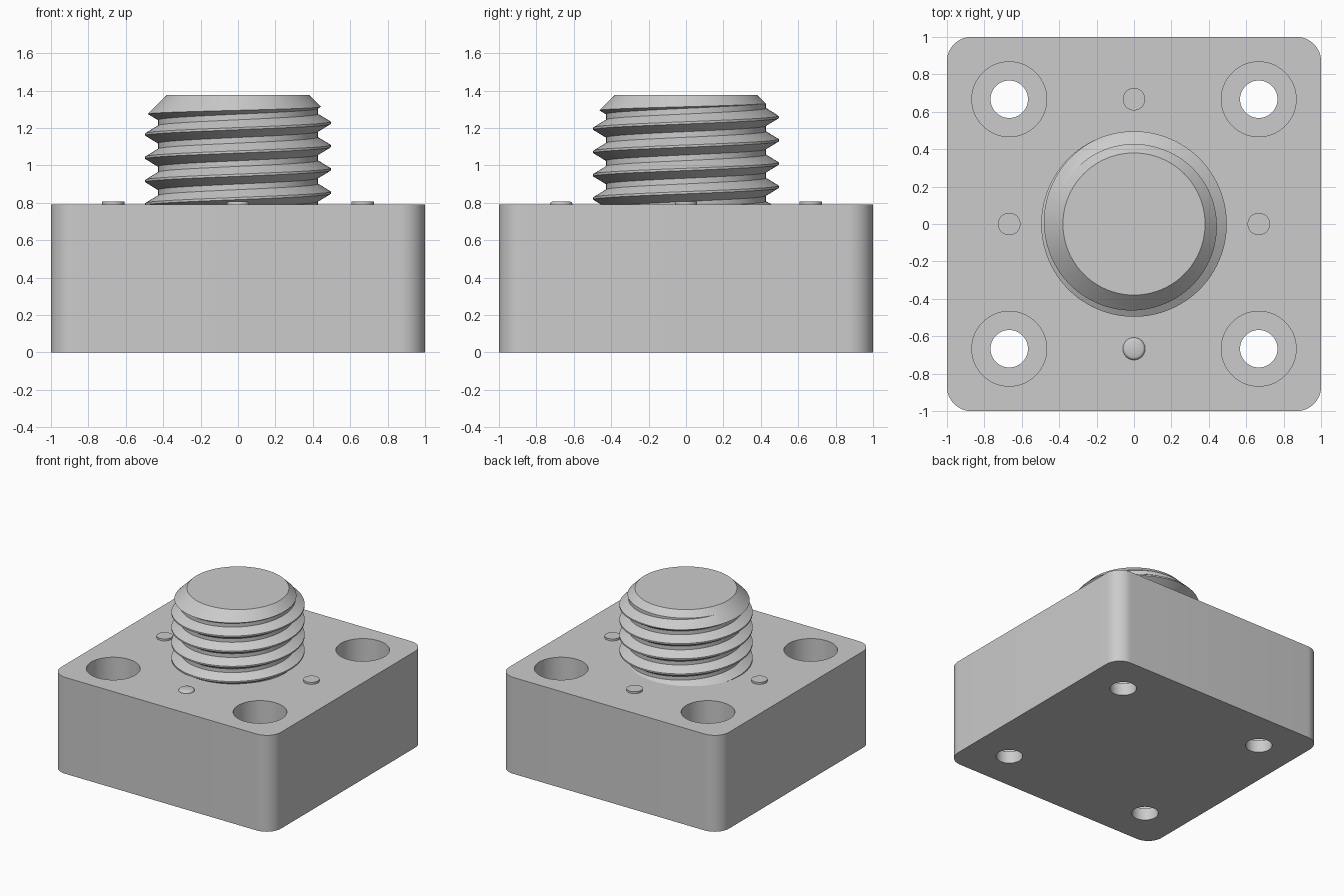
import bpy, bmesh, math
from mathutils import Matrix

if "Cube" in bpy.data.objects:
    bpy.data.objects.remove(bpy.data.objects["Cube"])

grey = bpy.data.materials.new("machined grey")
grey.diffuse_color = (0.6, 0.6, 0.6, 1)
grey.use_nodes = True
grey.node_tree.nodes["Principled BSDF"].inputs["Base Color"].default_value = grey.diffuse_color
TOP = 0.792       # top of the block
HOLE = 0.667      # hole and pin offset from centre


def make(name, bm):
    bmesh.ops.recalc_face_normals(bm, faces=bm.faces)
    me = bpy.data.meshes.new(name)
    bm.to_mesh(me)
    bm.free()
    me.materials.append(grey)
    ob = bpy.data.objects.new(name, me)
    bpy.context.collection.objects.link(ob)
    return ob


def lathe(name, profile, x=0, y=0, n=64):
    """Closed solid from (radius, z) pairs, bottom to top."""
    bm = bmesh.new()
    rings = [[bm.verts.new((x + r * math.cos(2 * math.pi * i / n),
                            y + r * math.sin(2 * math.pi * i / n), z))
              for i in range(n)] for r, z in profile]
    for a, b in zip(rings, rings[1:]):
        for i in range(n):
            j = (i + 1) % n
            bm.faces.new((a[i], a[j], b[j], b[i]))
    bm.faces.new(rings[0][::-1])
    bm.faces.new(rings[-1])
    return make(name, bm)


def boolean(ob, tool, operation):
    mod = ob.modifiers.new(operation.lower(), 'BOOLEAN')
    mod.object, mod.operation, mod.solver = tool, operation, 'EXACT'
    bpy.context.view_layer.objects.active = ob
    bpy.ops.object.modifier_apply(modifier=mod.name)
    bpy.data.objects.remove(tool)


def smooth(ob, degrees=30):
    bpy.ops.object.select_all(action='DESELECT')
    ob.select_set(True)
    bpy.context.view_layer.objects.active = ob
    bpy.ops.object.shade_smooth_by_angle(angle=math.radians(degrees))


# Block with rounded upright corners
bm = bmesh.new()
bmesh.ops.create_cube(bm, size=1, matrix=Matrix.Translation((0, 0, TOP / 2))
                      @ Matrix.Diagonal((2, 2, TOP, 1)))
upright = [e for e in bm.edges
           if abs(e.verts[0].co.z - e.verts[1].co.z) > 0.1]
bmesh.ops.bevel(bm, geom=upright, offset=0.13, segments=12,
                affect='EDGES', profile=0.5)
block = make("block", bm)

# Counterbored bolt holes
for sx in (-1, 1):
    for sy in (-1, 1):
        cutter = lathe("bolt_hole_cutter",
                       [(0.1, -0.1), (0.1, 0.1), (0.2, 0.1), (0.2, 1)],
                       sx * HOLE, sy * HOLE)
        cutter.hide_render = True
        boolean(block, cutter, 'DIFFERENCE')
smooth(block)

# Helical thread: each column climbs one pitch per turn and joins one turn up
PITCH, ROOT, CREST, N, TURNS = 0.1245, 0.428, 0.496, 96, 9
section = [(CREST, -0.006), (CREST, 0.006),
           (ROOT, PITCH / 2 - 0.015), (ROOT, PITCH / 2 + 0.015)]
rows = [(r, 1.228 + (k - 6) * PITCH + dz)
        for k in range(TURNS) for r, dz in section]
bm = bmesh.new()
cols = []
for i in range(N):
    a = 2 * math.pi * i / N
    cols.append([bm.verts.new((r * math.cos(a), r * math.sin(a),
                               z + PITCH * i / N)) for r, z in rows])
for i in range(N):
    j, shift = (i + 1) % N, 4 if i == N - 1 else 0
    for k in range(len(rows) - 1 - shift):
        bm.faces.new((cols[i][k], cols[j][k + shift],
                      cols[j][k + 1 + shift], cols[i][k + 1]))
# Close both ends with fans; they are trimmed away below
rim = [e for e in bm.edges if e.is_boundary]
for upper in (False, True):
    tip = bm.verts.new((0, 0, 1.7 if upper else 0.35))
    for e in rim:
        if (e.verts[0].co.z > 1.0) == upper:
            bm.faces.new((e.verts[0], e.verts[1], tip))
stud = make("threaded_stud", bm)

# Trim the stud to length with a 45 degree lead-in chamfer
trim = lathe("stud_trim", [(0.6, TOP - 0.01), (0.6, 1.157), (0.38, 1.377)], n=N)
boolean(stud, trim, 'INTERSECT')
smooth(stud, 25)

# Small pins; the front one has a rounded rim
for x, y in ((HOLE, 0), (-HOLE, 0), (0, HOLE)):
    smooth(lathe("pin", [(0.06, TOP - 0.02), (0.06, 0.808)], x, y, 40))
smooth(lathe("rounded_pin", [(0.06, TOP - 0.02), (0.06, 0.793), (0.057, 0.8),
                             (0.052, 0.805), (0.045, 0.808)], 0, -HOLE, 40), 40)
